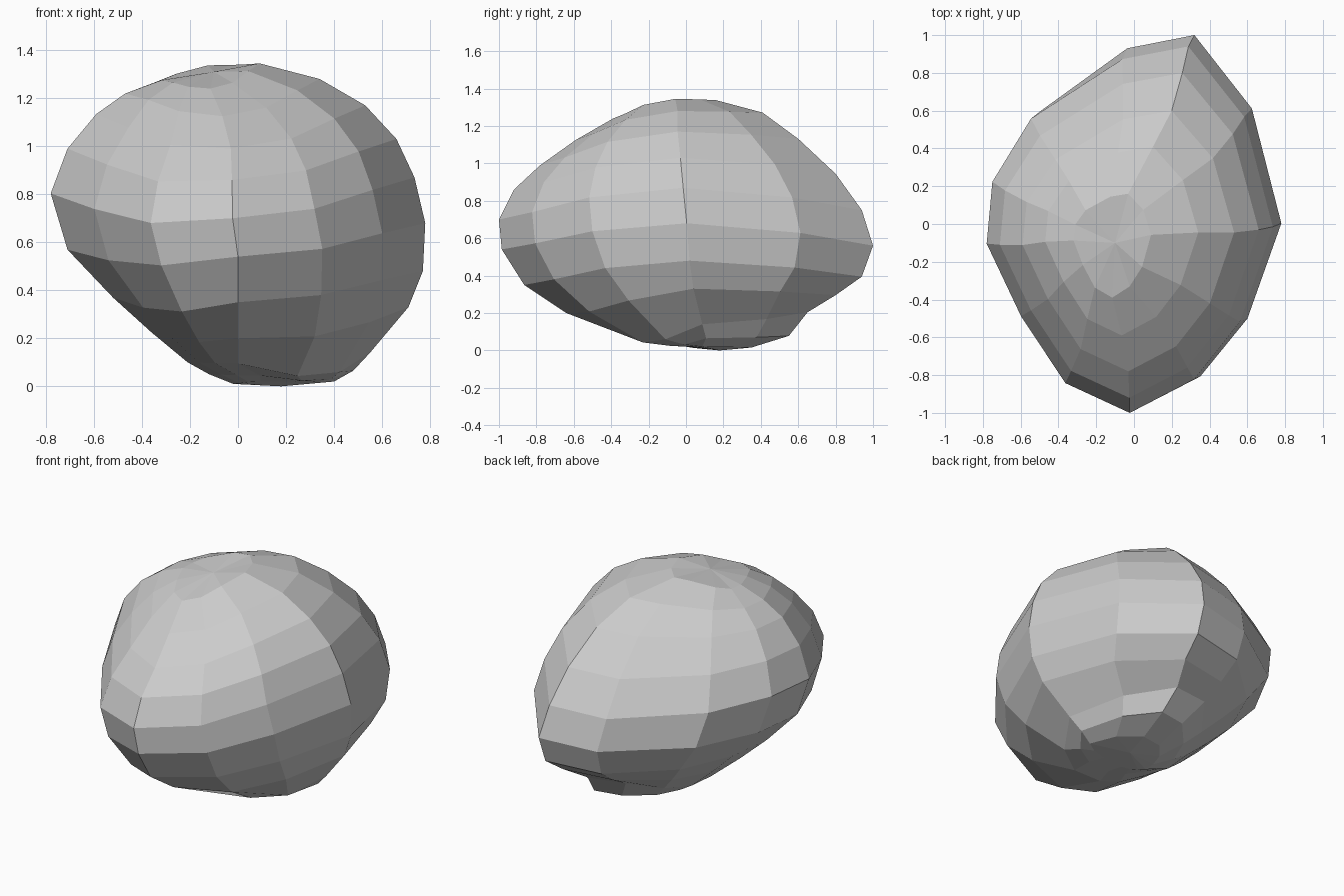
import bpy, bmesh

if "Cube" in bpy.data.objects:
    bpy.data.objects.remove(bpy.data.objects["Cube"])

# Side profiles of the stone, top ring to bottom ring: (distance along axis, height)
front = [(-.39, 1.24), (-.59, 1.125), (-.78, .99), (-.92, .86), (-1, .70), (-.985, .54),
         (-.865, .35), (-.64, .20), (-.30, .095), (-.12, .045), (0, .02)]
back = [(.16, 1.337), (.41, 1.27), (.60, 1.125), (.80, .93), (.94, .73), (1, .54),
        (.94, .38), (.80, .29), (.65, .215), (.55, .08), (.35, .015)]
right = [(.09, 1.345), (.34, 1.28), (.53, 1.17), (.66, 1.03), (.735, .87), (.78, .68),
         (.77, .48), (.71, .33), (.55, .14), (.48, .065), (.40, .02)]
left = [(-.32, 1.275), (-.47, 1.22), (-.59, 1.14), (-.71, 1.0), (-.78, .815), (-.71, .58),
        (-.52, .38), (-.36, .23), (-.21, .10), (-.12, .05), (-.02, .01)]
# Sag of the front-left and front-right quarters on each ring
sag_left = [0, 0, .05, .10, .12, .12, .12, .06, 0, 0, 0]
sag_right = [0, 0, 0, 0, 0, 0, 0, .06, .17, .07, 0]
# Twelve-sided plan outline, scaled to -1..1 on each axis
plan = [(1, 0), (.80, .61), (.41, 1), (-.05, .93), (-.69, .60), (-.96, .25),
        (-1, -.09), (-.76, -.48), (-.45, -.84), (0, -1), (.45, -.82), (.77, -.51)]


def ring_points(f, b, r, l, sl, sr):
    mid_x, cy = (r[0] + l[0]) / 2, (b[0] + f[0]) / 4
    cx = mid_x if mid_x < 0 else (mid_x / 2 if r[1] < .1 else 0)
    for u, v in plan:
        side, sag = (r, sr) if u > 0 else (l, sl)
        end = b if v > 0 else f
        w = v * v / (u * u + v * v)
        z = side[1] * (1 - w) + end[1] * w
        if v < 0:
            z -= sag * abs(u * v)
        yield cx + abs(u) * (side[0] - cx), cy + abs(v) * (end[0] - cy), z


bm = bmesh.new()
rings = [[bm.verts.new(p) for p in ring_points(*row)]
         for row in zip(front, back, right, left, sag_left, sag_right)]
n = len(plan)
# Stone sides
for upper, lower in zip(rings, rings[1:]):
    for i in range(n):
        j = (i + 1) % n
        bm.faces.new((upper[i], lower[i], lower[j], upper[j]))
# Top and bottom fans
for ring, pole in ((rings[0], (-.1, -.1, 1.31)), (rings[-1], (.18, .18, 0))):
    tip = bm.verts.new(pole)
    for i in range(n):
        bm.faces.new((tip, ring[i], ring[(i + 1) % n]))
bmesh.ops.recalc_face_normals(bm, faces=bm.faces)

mesh = bpy.data.meshes.new("stone")
bm.to_mesh(mesh)
bm.free()
bpy.context.collection.objects.link(bpy.data.objects.new("stone", mesh))
